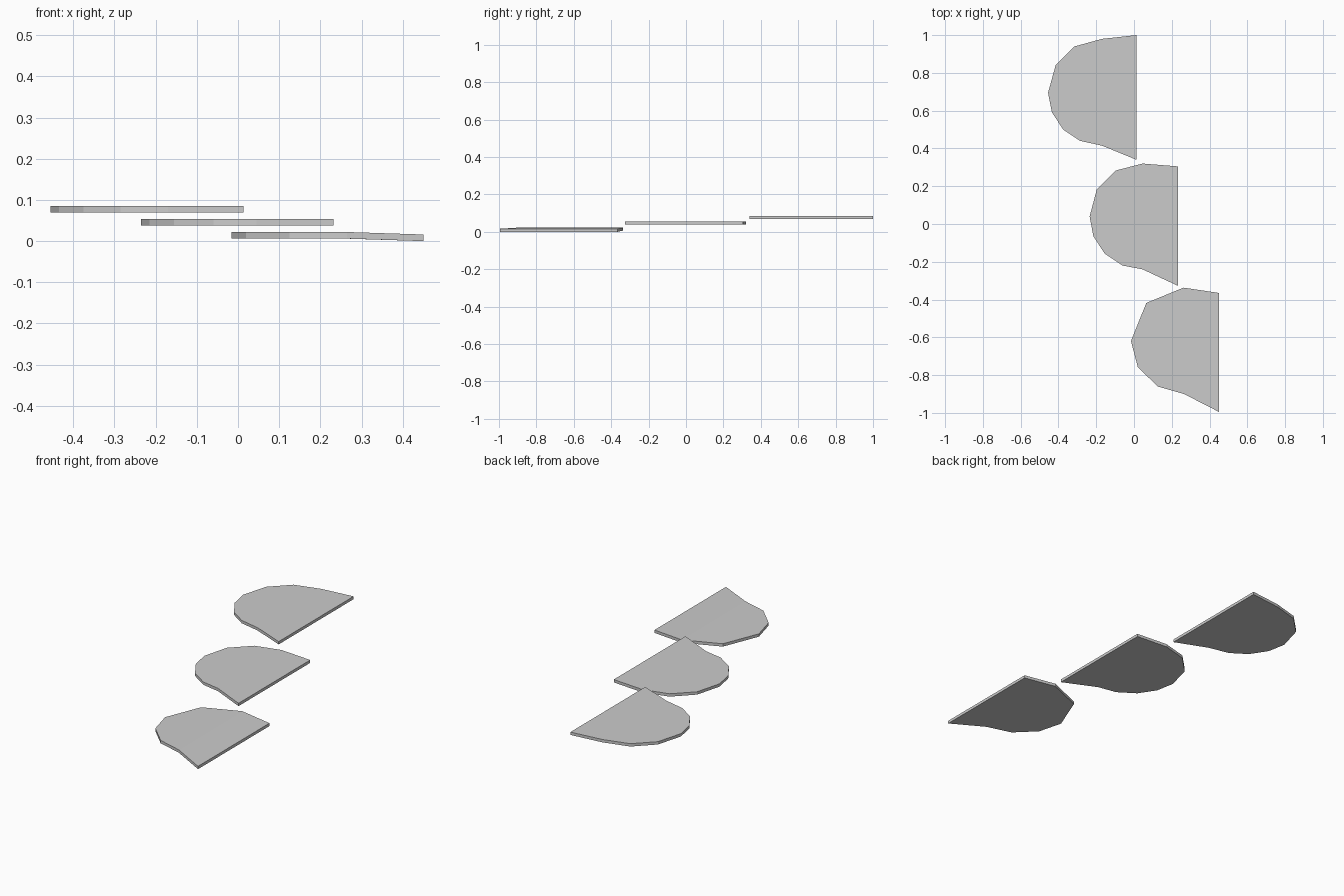
import bpy, bmesh

if "Cube" in bpy.data.objects:
    bpy.data.objects.remove(bpy.data.objects["Cube"])

THICK = 0.016

grey = bpy.data.materials.new("light grey")
grey.diffuse_color = (0.6, 0.6, 0.6, 1)
grey.use_nodes = True
grey.node_tree.nodes["Principled BSDF"].inputs["Base Color"].default_value = grey.diffuse_color


def slab(name, outline, z, fold=None, drop=0.0):
    """Flat plate from an outline; an optional fold line lets the straight edge sag."""
    bm = bmesh.new()
    verts = [bm.verts.new((x, y, z)) for x, y in outline]
    face = bm.faces.new(verts)
    if fold:
        bmesh.utils.face_split(face, verts[fold[0]], verts[fold[1]])
        verts[0].co.z -= drop
        verts[-1].co.z -= drop
    # thicken straight upward
    ext = bmesh.ops.extrude_face_region(bm, geom=bm.faces[:], use_keep_orig=True)
    top = [g for g in ext["geom"] if isinstance(g, bmesh.types.BMVert)]
    bmesh.ops.translate(bm, verts=top, vec=(0, 0, THICK))
    bmesh.ops.recalc_face_normals(bm, faces=bm.faces[:])
    mesh = bpy.data.meshes.new(name)
    bm.to_mesh(mesh)
    bm.free()
    mesh.materials.append(grey)
    obj = bpy.data.objects.new(name, mesh)
    bpy.context.collection.objects.link(obj)
    return obj


# Each outline runs from the back of the straight edge round to its front
slab("upper_step", [
    (0.013, 1.0), (-0.17, 0.98), (-0.315, 0.94), (-0.415, 0.84), (-0.455, 0.695),
    (-0.435, 0.592), (-0.375, 0.5), (-0.285, 0.44), (-0.17, 0.415), (0.013, 0.34)], 0.069)

slab("middle_step", [
    (0.232, 0.305), (0.045, 0.32), (-0.097, 0.283), (-0.197, 0.183), (-0.235, 0.04),
    (-0.215, -0.065), (-0.155, -0.157), (-0.06, -0.22), (0.045, -0.24), (0.232, -0.327)], 0.038)

# Lowest plate sags slightly toward its straight edge
slab("lower_step", [
    (0.45, -0.365), (0.262, -0.337), (0.065, -0.418), (-0.016, -0.62),
    (0.02, -0.757), (0.125, -0.86), (0.265, -0.9), (0.45, -0.995)],
    0.006, fold=(1, 6), drop=0.006)
